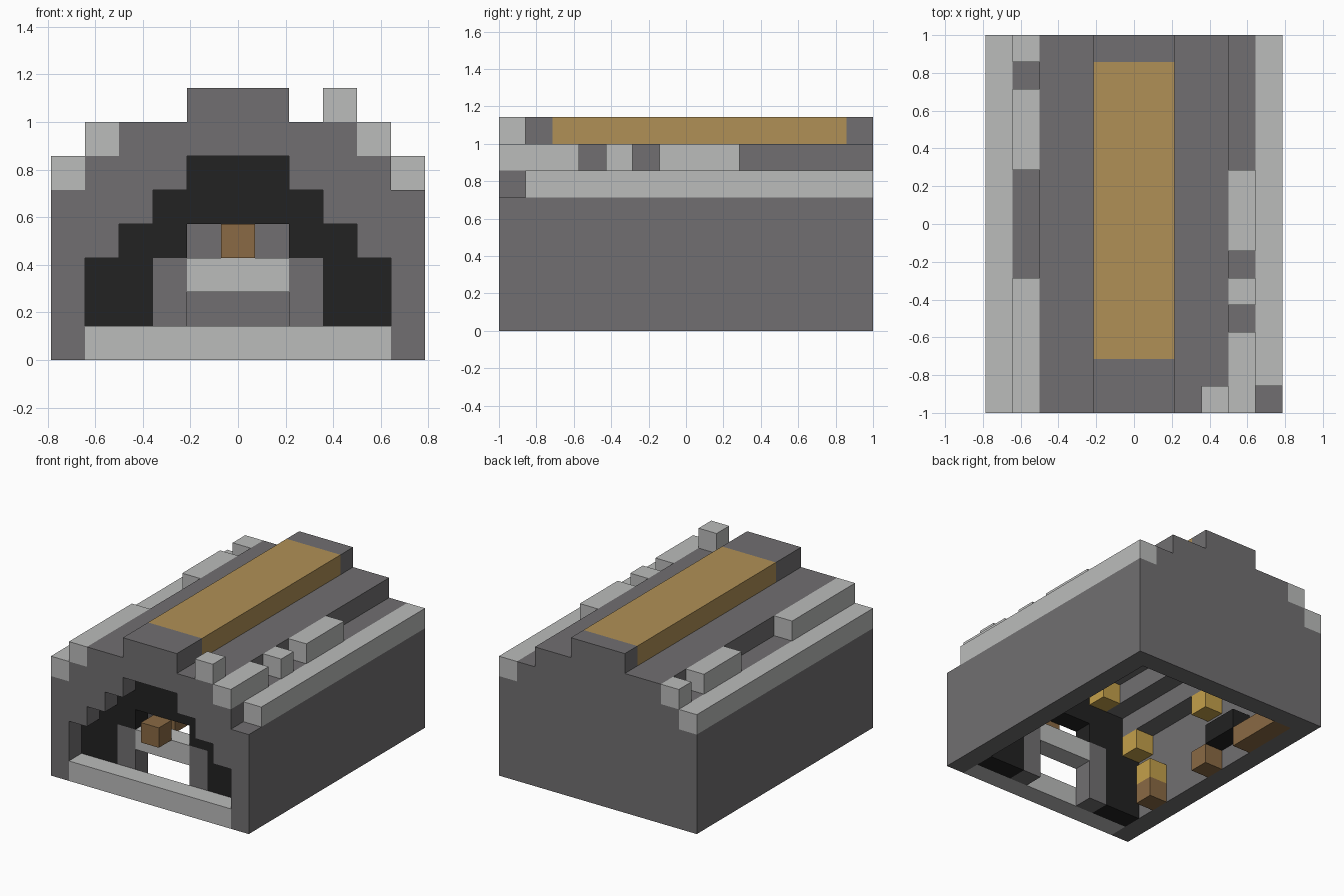
import bpy, bmesh

cube = bpy.data.objects.get("Cube")
if cube:
    bpy.data.objects.remove(cube, do_unlink=True)

U = 1 / 7  # one block


def material(name, rgb):
    m = bpy.data.materials.new(name)
    m.use_nodes = True
    col = (*rgb, 1)
    m.diffuse_color = col
    bsdf = m.node_tree.nodes["Principled BSDF"]
    bsdf.inputs["Base Color"].default_value = col
    bsdf.inputs["Roughness"].default_value = 0.9
    return m


STONE = material("grey stone", (0.165, 0.159, 0.165))
PALE = material("pale stone", (0.497, 0.503, 0.497))
SOOT = material("soot black", (0.016, 0.016, 0.016))
TAN = material("tan wood", (0.434, 0.279, 0.093))
BROWN = material("brown wood", (0.254, 0.144, 0.058))
GOLD = material("gold", (0.55, 0.35, 0.07))


def finish(bm, name, mat):
    bmesh.ops.recalc_face_normals(bm, faces=bm.faces)
    bmesh.ops.scale(bm, vec=(U, U, U), verts=bm.verts)
    me = bpy.data.meshes.new(name)
    bm.to_mesh(me)
    bm.free()
    me.materials.append(mat)
    ob = bpy.data.objects.new(name, me)
    bpy.context.collection.objects.link(ob)
    return ob


def blocks(name, mat, *boxes):
    """Join boxes given as (x0, x1, y0, y1, z0, z1) in block units."""
    bm = bmesh.new()
    for x0, x1, y0, y1, z0, z1 in boxes:
        new = bmesh.ops.create_cube(bm, size=1)["verts"]
        for v in new:
            v.co.x = x1 if v.co.x > 0 else x0
            v.co.y = y1 if v.co.y > 0 else y0
            v.co.z = z1 if v.co.z > 0 else z0
    return finish(bm, name, mat)


def steps(profile):
    """Symmetric stepped outline from (half width, top height) pairs."""
    half, low = [], 0
    for w, top in profile:
        half += [(w, low), (w, top)]
        low = top
    return half + [(-x, z) for x, z in reversed(half)]


def prism(name, mat, outer, inner, y0, y1):
    """Extrude a stepped outline, with an optional stepped archway."""
    pts = steps(outer)
    if inner:
        pts += list(reversed(steps(inner)))
    bm = bmesh.new()
    face = bm.faces.new([bm.verts.new((x, y0, z)) for x, z in pts])
    out = bmesh.ops.extrude_face_region(bm, geom=[face])["geom"]
    moved = [g for g in out if isinstance(g, bmesh.types.BMVert)]
    bmesh.ops.translate(bm, vec=(0, y1 - y0, 0), verts=moved)
    return finish(bm, name, mat)


# Stepped shell
SHELL = [(5.5, 5), (4.5, 6), (3.5, 7)]
VAULT = [(4.5, 4), (3.5, 5), (2.5, 6)]
ARCH = [(4.5, 3), (3.5, 4), (2.5, 5), (1.5, 6)]
prism("front_wall", STONE, SHELL, ARCH, -7, -6)
prism("vaulted_hall", STONE, SHELL, VAULT, -6, 6)
prism("back_wall", STONE, SHELL, None, 6, 7)

# Inner doorway
prism("soot_arch", SOOT, VAULT, [(2.5, 3), (1.5, 4)], -6, -5)
blocks("door_posts", STONE, *[(s - .5, s + .5, -6, -5, 0, 3) for s in (-2, 2)])
blocks("door_bar", PALE, (-1.5, 1.5, -6, -5, 2, 3))
blocks("front_sill", PALE, (-4.5, 4.5, -7, -6, 0, 1))
blocks("hanging_block", BROWN, (-.5, .5, -7, -6, 3, 4))

# Roof ridge
blocks("ridge_ends", STONE, (-1.5, 1.5, -7, -5, 7, 8), (-1.5, 1.5, 6, 7, 7, 8))
blocks("ridge_beam", TAN, (-1.5, 1.5, -5, 6, 7, 8))

# Pale eaves and broken roof edging
blocks("eaves", PALE, (-5.5, -4.5, -7, 7, 5, 6), (4.5, 5.5, -6, 7, 5, 6))
blocks("right_roof_edging", PALE,
       *[(-4.5, -3.5, a, b, 6, 7) for a, b in ((-7, -2), (2, 5), (6, 7))])
blocks("left_roof_edging", PALE,
       *[(3.5, 4.5, a, b, 6, 7) for a, b in ((-7, -4), (-3, -2), (-1, 2))])
blocks("loose_roof_block", PALE, (2.5, 3.5, -7, -6, 7, 8))

# Furnishings along the inner right wall
blocks("wall_benches", BROWN,
       *[(-4.5, -3.5, a, b, 0, 1) for a, b in ((3, 6), (0, 1), (-4, -3))])
blocks("dark_shelf", SOOT, (-4.5, -3.5, 1, 3, 1, 2))
blocks("lamps", GOLD,
       *[(x, x + 1, y, y + 1, z, z + 1) for x, y, z in
         ((-4.5, -5, 3), (-4.5, -4, 1), (-4.5, 0, 3), (-2.5, -5, 5))])
